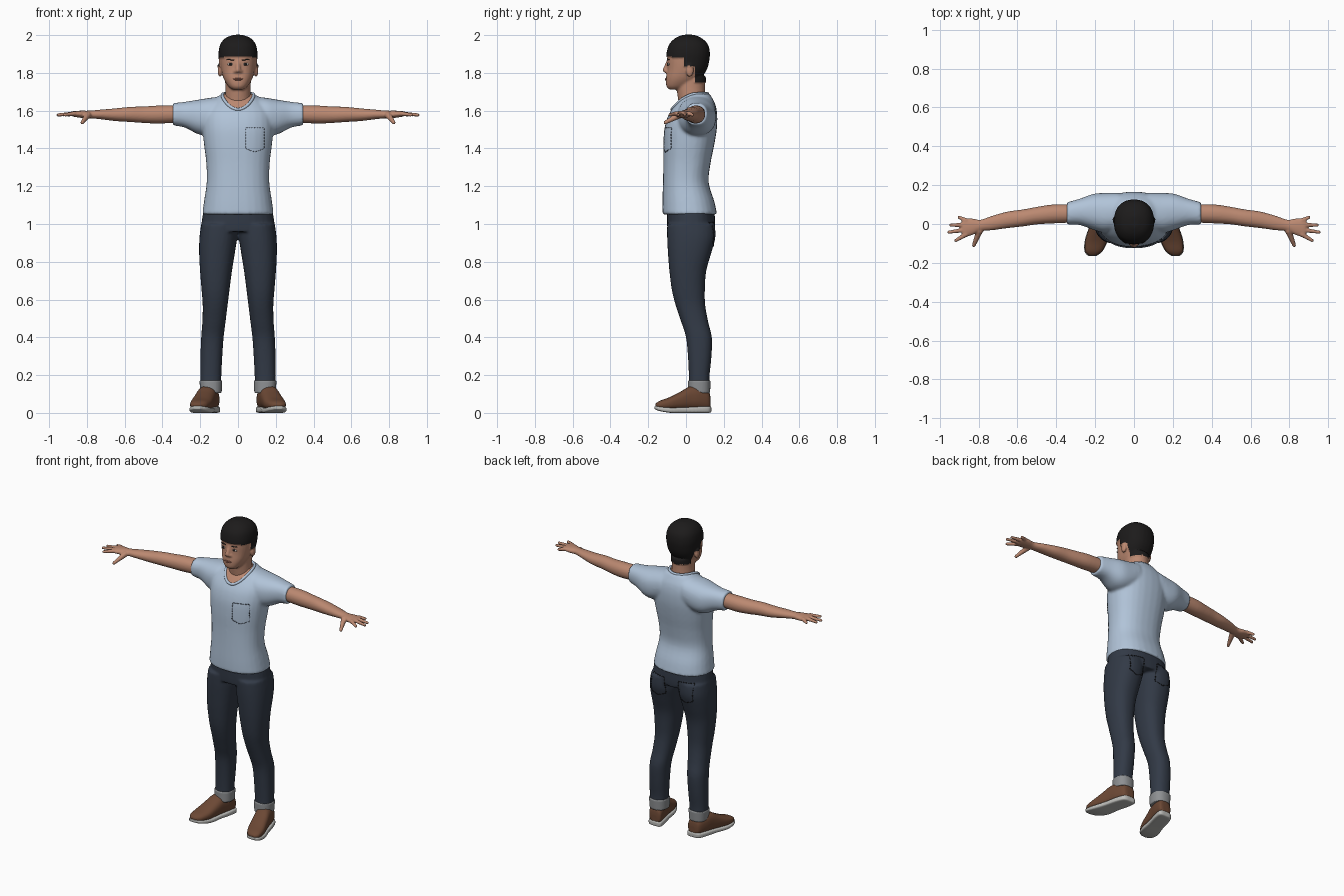
import bpy, bmesh
from math import cos, sin, pi, atan2, copysign
from mathutils import Matrix, Vector

cube = bpy.data.objects.get("Cube")
if cube:
    bpy.data.objects.remove(cube, do_unlink=True)


def material(name, *rgb):
    m = bpy.data.materials.new(name)
    m.use_nodes = True
    m.diffuse_color = (*rgb, 1)
    m.node_tree.nodes["Principled BSDF"].inputs["Base Color"].default_value = (*rgb, 1)
    return m


SKIN = material("skin", .5, .25, .165)
HAIR = material("black hair", .012, .011, .011)
SHIRT = material("light blue cotton", .44, .55, .69)
DENIM = material("dark denim", .032, .042, .062)
CUFF = material("grey cuff", .27, .28, .29)
LEATHER = material("brown leather", .15, .065, .035)
SOLE = material("pale sole", .5, .5, .48)
LIPS = material("lips", .36, .14, .10)
WHITE = material("eye white", .55, .5, .46)
STITCH = material("dark stitching", .08, .10, .14)


def loft(bm, axis, rows, side=1, power=2.3, steps=4, n=28):
    """Closed loft through sections (position, a low, a high, b low, b high)."""
    rows = [Vector(r) for r in rows]
    smooth = []
    for i in range(len(rows) - 1):
        p0, p1, p2 = rows[max(i - 1, 0)], rows[i], rows[i + 1]
        p3 = rows[min(i + 2, len(rows) - 1)]
        for k in range(steps):
            t = k / steps
            smooth.append(p1 + (p2 - p0) * (t / 2)
                          + (p0 * 2 - p1 * 5 + p2 * 4 - p3) * (t * t / 2)
                          + (p1 * 3 - p0 - p2 * 3 + p3) * (t ** 3 / 2))
    smooth.append(rows[-1])
    rings = []
    for p, a0, a1, b0, b1 in smooth:
        ring = []
        for j in range(n):
            c, s = cos(j * 2 * pi / n), sin(j * 2 * pi / n)
            a = (a0 + a1) / 2 + (a1 - a0) / 2 * copysign(abs(c) ** (2 / power), c)
            b = (b0 + b1) / 2 + (b1 - b0) / 2 * copysign(abs(s) ** (2 / power), s)
            x, y, z = {"x": (p, a, b), "y": (a, p, b), "z": (a, b, p)}[axis]
            ring.append(bm.verts.new((x * side, y, z)))
        rings.append(ring)
    for r, q in zip(rings, rings[1:]):
        for j in range(n):
            bm.faces.new((r[j - 1], r[j], q[j], q[j - 1]))
    bm.faces.new(rings[0])
    bm.faces.new(rings[-1])


def ball(bm, loc, size):
    bmesh.ops.create_uvsphere(bm, u_segments=16, v_segments=10, radius=1,
                              matrix=Matrix.Translation(loc) @ Matrix.Diagonal((*size, 1)))


def chain(bm, start, end, r0, r1, count=10):
    """Tapered rounded digit made of overlapping balls."""
    for i in range(count):
        t = i / (count - 1)
        ball(bm, Vector(start).lerp(Vector(end), t), [r0 + (r1 - r0) * t] * 3)


def finish(name, bm, mats, voxel=0, smooth=0):
    """Turn a bmesh into an object, fusing its volumes when a voxel size is given."""
    bmesh.ops.recalc_face_normals(bm, faces=bm.faces)
    me = bpy.data.meshes.new(name)
    bm.to_mesh(me)
    bm.free()
    ob = bpy.data.objects.new(name, me)
    bpy.context.collection.objects.link(ob)
    if voxel:
        fuse = ob.modifiers.new("fuse", "REMESH")
        fuse.mode, fuse.voxel_size = "VOXEL", voxel
        relax = ob.modifiers.new("relax", "SMOOTH")
        relax.factor, relax.iterations = .5, smooth
        dg = bpy.context.evaluated_depsgraph_get()
        me = bpy.data.meshes.new_from_object(ob.evaluated_get(dg))
        ob.modifiers.clear()
        ob.data = me
    for m in mats:
        me.materials.append(m)
    for p in me.polygons:
        p.use_smooth = True
    bpy.context.view_layer.update()
    return ob


def hit(ob, start, direction):
    found, loc, normal, index = ob.ray_cast(Vector(start), Vector(direction))
    return loc if found else Vector(start)


def round_rows(rows):
    return [(z, -r, r, f, b) for z, f, b, r in rows]


# Shirt: torso and sleeves fused together
bm = bmesh.new()
loft(bm, "z", round_rows([
    (1.05, -.125, .165, .19), (1.12, -.125, .15, .18), (1.22, -.122, .12, .166),
    (1.32, -.12, .13, .168), (1.42, -.12, .15, .18), (1.5, -.115, .163, .188),
    (1.56, -.1, .166, .188), (1.6, -.08, .163, .18), (1.635, -.055, .155, .155),
    (1.665, -.03, .14, .12), (1.69, 0, .125, .085)]))
for side in (1, -1):
    loft(bm, "x", [(.08, -.03, .16, 1.5, 1.677), (.15, -.045, .16, 1.47, 1.668),
                   (.21, -.03, .155, 1.475, 1.658), (.28, -.005, .13, 1.51, 1.647),
                   (.345, -.003, .112, 1.522, 1.64)], side)
shirt = finish("shirt", bm, [SHIRT, SKIN], .008, 8)


def neckline(angle):
    return .083 * cos(angle), .02 + .095 * sin(angle)


for p in shirt.data.polygons:
    x, y, z = p.center
    if z > 1.58 and (x / .083) ** 2 + ((y - .02) / .095) ** 2 < 1:
        p.material_index = 1

# Ribbed collar following the neckline
loop = [hit(shirt, (*neckline(i * pi / 24), 1.8), (0, 0, -1)) for i in range(48)]
curve = bpy.data.curves.new("collar", "CURVE")
curve.dimensions, curve.bevel_depth = "3D", .008
spline = curve.splines.new("POLY")
spline.points.add(len(loop) - 1)
for point, co in zip(spline.points, loop):
    point.co = (*co, 1)
spline.use_cyclic_u = True
curve.materials.append(SHIRT)
bpy.context.collection.objects.link(bpy.data.objects.new("collar", curve))

# Trousers: hips and two legs fused together
bm = bmesh.new()
loft(bm, "z", round_rows([(1.075, -.1, .15, .183), (1.0, -.1, .155, .194),
                          (.96, -.098, .153, .198)]))
for side in (1, -1):
    loft(bm, "z", [
        (1.0, 0, .195, -.1, .152), (.93, .004, .204, -.1, .156), (.85, .016, .206, -.096, .135),
        (.75, .032, .201, -.088, .107), (.65, .045, .193, -.075, .1), (.57, .055, .187, -.055, .102),
        (.48, .066, .189, -.025, .118), (.4, .076, .195, 0, .137), (.3, .083, .199, .01, .135),
        (.2, .088, .2, .015, .125), (.155, .089, .2, .015, .125)], side)
trousers = finish("trousers", bm, [DENIM], .008, 5)

# Arms, hands, cuffs and shoes
for side, label in ((1, "left"), (-1, "right")):
    bm = bmesh.new()
    loft(bm, "x", [
        (.31, .008, .102, 1.537, 1.628), (.42, .003, .1, 1.532, 1.627), (.5, -.002, .088, 1.535, 1.622),
        (.57, -.012, .075, 1.54, 1.62), (.65, -.021, .064, 1.545, 1.612), (.73, -.032, .042, 1.555, 1.605),
        (.79, -.037, .022, 1.56, 1.6), (.83, -.056, .028, 1.562, 1.6), (.87, -.066, .03, 1.568, 1.598),
        (.885, -.058, .022, 1.575, 1.594)], side, 2.1)
    for y0, x1, y1 in ((-.054, .925, -.085), (-.029, .96, -.042), (-.004, .952, -.006), (.018, .908, .034)):
        chain(bm, (side * .865, y0, 1.584), (side * (x1 - .008), y1, 1.578), .013, .009)
    chain(bm, (side * .795, -.035, 1.576), (side * .825, -.11, 1.537), .018, .01)
    finish(label + "_arm", bm, [SKIN], .005, 3)

    bm = bmesh.new()
    loft(bm, "z", [(.105, .086, .2, .01, .128), (.172, .084, .204, .01, .13)], side, steps=1)
    finish(label + "_cuff", bm, [CUFF], .005, 2)

    def shoe_rows(rows, grow=0):
        return [(y, .172 - .26 * y - w - grow, .172 - .26 * y + w + grow, lo, hi)
                for y, w, lo, hi in rows]

    bm = bmesh.new()
    loft(bm, "y", shoe_rows([
        (.13, .02, .03, .075), (.12, .042, .015, .115), (.07, .052, .015, .142), (.02, .053, .015, .14),
        (-.03, .055, .015, .112), (-.09, .056, .015, .082), (-.14, .044, .02, .064),
        (-.162, .018, .03, .048)]), side, 2.5)
    finish(label + "_shoe", bm, [LEATHER], .005, 3)
    bm = bmesh.new()
    loft(bm, "y", shoe_rows([
        (.134, .02, .004, .035), (.122, .042, 0, .035), (.07, .05, 0, .034), (.0, .05, 0, .03),
        (-.08, .056, 0, .028), (-.14, .043, .01, .034), (-.166, .016, .02, .038)], .004), side, 5)
    finish(label + "_sole", bm, [SOLE], .005, 2)

# Neck, head, nose and ears fused together
bm = bmesh.new()
loft(bm, "z", round_rows([(1.58, -.03, .1, .078), (1.66, -.042, .102, .07),
                          (1.72, -.05, .1, .066), (1.78, -.05, .1, .066)]), power=2)
loft(bm, "z", round_rows([
    (1.712, -.09, -.02, .03), (1.73, -.104, .02, .052), (1.77, -.106, .07, .076),
    (1.82, -.1, .105, .09), (1.87, -.1, .118, .096), (1.91, -.096, .12, .097),
    (1.95, -.083, .11, .088), (1.98, -.052, .078, .062), (1.996, -.015, .04, .02)]))
chain(bm, (0, -.094, 1.862), (0, -.11, 1.815), .01, .014)
for side in (1, -1):
    ball(bm, (side * .014, -.102, 1.808), (.011, .012, .009))
    ball(bm, (side * .096, .02, 1.812), (.012, .02, .034))
head = finish("head", bm, [SKIN, HAIR], .006, 4)

# Hair: raised region above the hairline
raised = set()
for p in head.data.polygons:
    x, y, z = p.center
    line = 1.888 - .2 * max(0, abs(x) - .05) if y < -.01 else 1.835 if y < .045 else 1.752
    if z > line:
        p.material_index = 1
        raised.update(p.vertices)
offsets = {i: head.data.vertices[i].normal * .006 for i in raised}
for i, offset in offsets.items():
    head.data.vertices[i].co += offset
head.data.update()
bpy.context.view_layer.update()


def face_part(name, mat, spots, size, depth=0):
    bm = bmesh.new()
    for x, z in spots:
        ball(bm, hit(head, (x, -1, z), (0, 1, 0)) + Vector((0, depth, 0)), size)
    finish(name, bm, [mat])


# Eyes, brows and mouth
face_part("eye_whites", WHITE, [(.04, 1.846), (-.04, 1.846)], (.017, .006, .007))
face_part("irises", HAIR, [(.04, 1.846), (-.04, 1.846)], (.008, .006, .0075), -.003)
face_part("brows", HAIR, [(x * s, z) for s in (1, -1) for x, z in ((.03, 1.869), (.046, 1.87))],
          (.014, .004, .003))
face_part("mouth", LIPS, [(.008, 1.768), (-.008, 1.768), (0, 1.763)], (.018, .006, .004))


def stitching(name, target, path, facing, mat):
    """Dashes laid along an (x, z) path on the surface of the target."""
    bm = bmesh.new()
    for (x0, z0), (x1, z1) in zip(path, path[1:]):
        a, b = Vector((x0, 0, z0)), Vector((x1, 0, z1))
        count = max(2, round((b - a).length / .015))
        turn = Matrix.Rotation(-atan2(z1 - z0, x1 - x0), 4, "Y")
        for i in range(count):
            spot = a.lerp(b, (i + .5) / count)
            spot = hit(target, (spot.x, facing, spot.z), (0, -facing, 0))
            bmesh.ops.create_cube(bm, size=1, matrix=Matrix.Translation(spot) @ turn
                                  @ Matrix.Diagonal((.009, .005, .003, 1)))
    finish(name, bm, [mat])


def pocket(x, top, half, drop):
    return [(x - half, top), (x - half, top - drop), (x, top - drop - .02),
            (x + half, top - drop), (x + half, top), (x - half, top)]


# Chest pocket and back pockets
stitching("chest_pocket", shirt, pocket(.09, 1.51, .05, .11), -1, STITCH)
for side, label in ((1, "left"), (-1, "right")):
    stitching(label + "_back_pocket", trousers, pocket(side * .1, 1.01, .05, .11), 1, HAIR)
